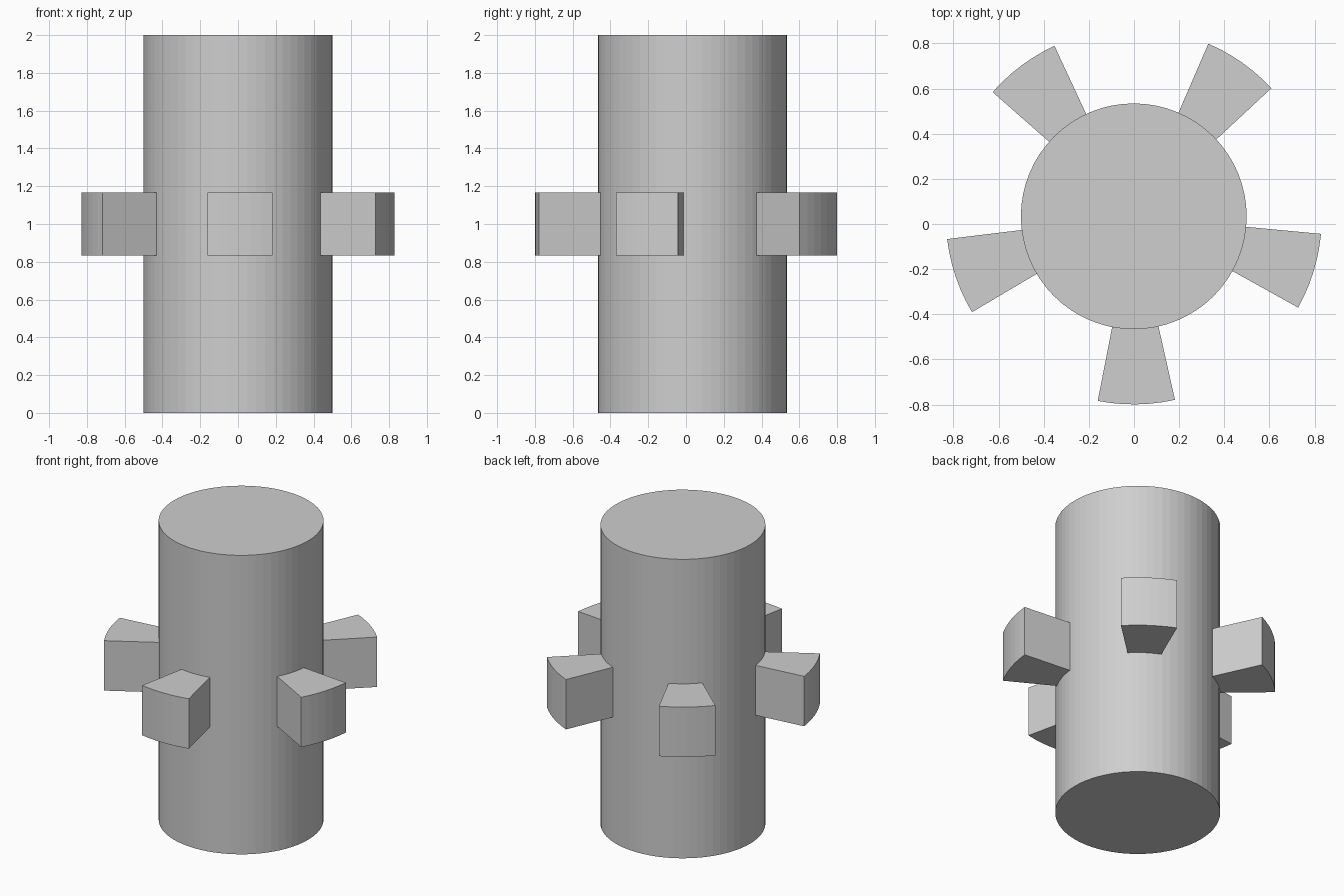
import bpy
import bmesh
from math import cos, sin, radians, tau
from mathutils import Vector

cube = bpy.data.objects.get("Cube")
if cube:
    bpy.data.objects.remove(cube, do_unlink=True)

# Shared measurements
CENTRE = Vector((-0.001, 0.034, 0))
DRUM_RADIUS, PEG_RADIUS = 0.5, 0.833
HALF_ANGLE, FIRST_ANGLE = 11.85, 270.8
PEG_COUNT, ARC_STEPS = 5, 6

grey = bpy.data.materials.new("light_grey")
grey.use_nodes = True
grey.diffuse_color = (0.62, 0.62, 0.62, 1)
grey.node_tree.nodes["Principled BSDF"].inputs["Base Color"].default_value = grey.diffuse_color


def arc(radius, start, end, steps):
    """Points along a circular arc, angles in degrees."""
    angles = [radians(start + (end - start) * i / steps) for i in range(steps + 1)]
    return [Vector((radius * cos(a), radius * sin(a), 0)) for a in angles]


def prism(name, outline, bottom, top):
    """Extrude a flat outline straight up into a solid."""
    bm = bmesh.new()
    base = bm.faces.new([bm.verts.new((p.x, p.y, bottom)) for p in outline])
    cap = bmesh.ops.extrude_face_region(bm, geom=[base], use_keep_orig=True)
    raised = [g for g in cap["geom"] if isinstance(g, bmesh.types.BMVert)]
    bmesh.ops.translate(bm, verts=raised, vec=(0, 0, top - bottom))
    bmesh.ops.recalc_face_normals(bm, faces=bm.faces)
    mesh = bpy.data.meshes.new(name)
    bm.to_mesh(mesh)
    bm.free()
    mesh.materials.append(grey)
    obj = bpy.data.objects.new(name, mesh)
    obj.location = CENTRE
    bpy.context.collection.objects.link(obj)
    return obj


# Upright drum
prism("drum", arc(DRUM_RADIUS, 0, 360, 64)[:-1], 0, 2)

# Ring of wedge-shaped pegs, rooted just inside the drum wall
for i in range(PEG_COUNT):
    middle = FIRST_ANGLE + i * 360 / PEG_COUNT
    start, end = middle - HALF_ANGLE, middle + HALF_ANGLE
    outer = arc(PEG_RADIUS, start, end, ARC_STEPS)
    inner = arc(DRUM_RADIUS - 0.01, end, start, ARC_STEPS)
    prism(f"peg_{i + 1}", outer + inner, 0.833, 1.167)
